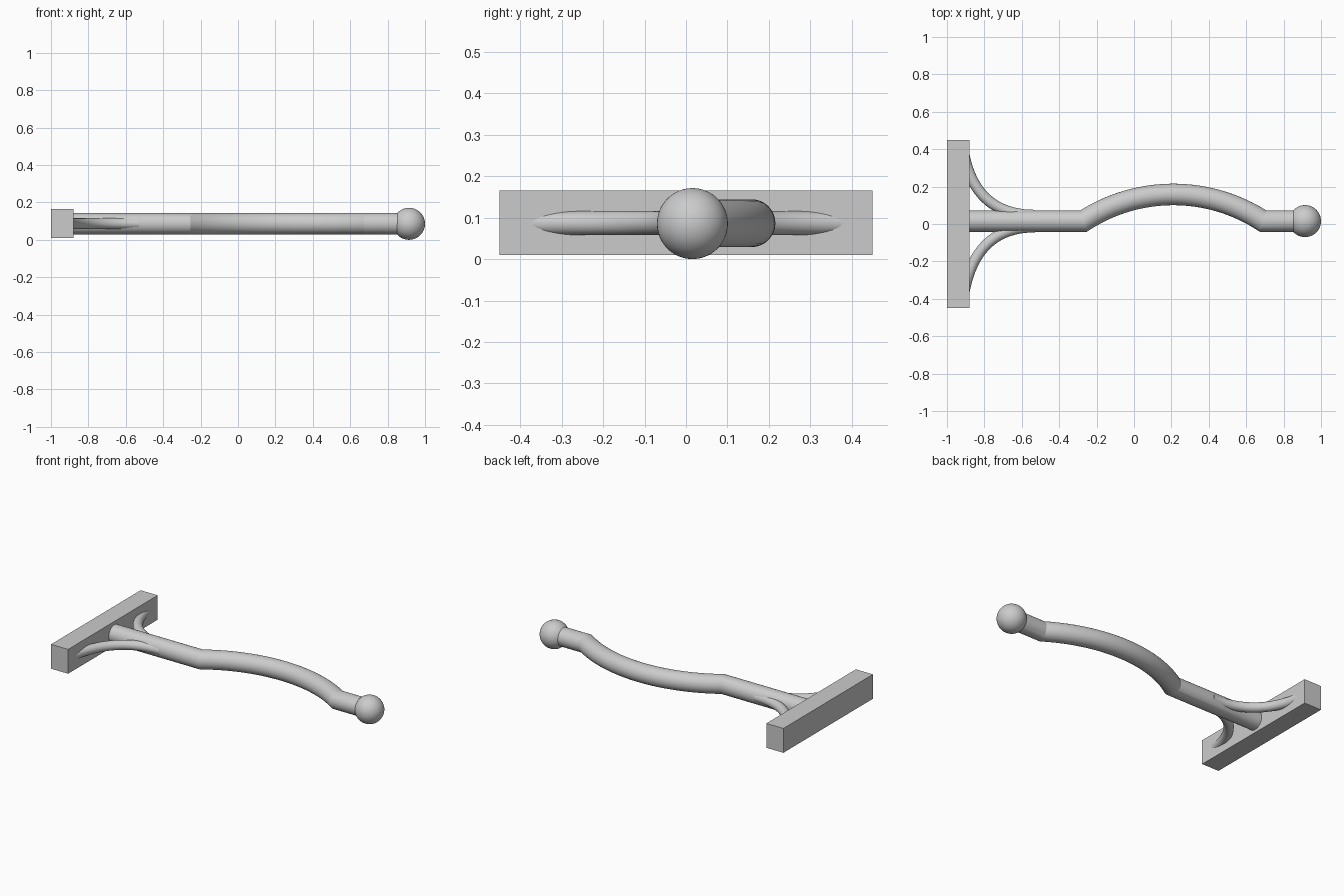
import bpy, bmesh, math
from mathutils import Vector

if "Cube" in bpy.data.objects:
    bpy.data.objects.remove(bpy.data.objects["Cube"])

Z = 0.0865      # height of the rod axis
YR = 0.0155     # sideways offset of the rod axis

grey = bpy.data.materials.new("plain grey")
grey.diffuse_color = (0.6, 0.6, 0.6, 1)
grey.use_nodes = True
grey.node_tree.nodes["Principled BSDF"].inputs["Base Color"].default_value = grey.diffuse_color


def finish(name, bm, smooth_angle=None):
    bmesh.ops.recalc_face_normals(bm, faces=bm.faces)
    me = bpy.data.meshes.new(name)
    bm.to_mesh(me)
    bm.free()
    me.materials.append(grey)
    if smooth_angle:
        me.shade_smooth()
        me.set_sharp_from_angle(angle=math.radians(smooth_angle))
    ob = bpy.data.objects.new(name, me)
    bpy.context.collection.objects.link(ob)
    return ob


def tube(name, path, r, sides=48):
    """Sweep a circle along a flat xy path with mitred joints."""
    bm = bmesh.new()
    pts = [Vector((x, y, Z)) for x, y in path]
    up = Vector((0, 0, 1))
    rings = []
    for i, p in enumerate(pts):
        a = (p - pts[i - 1]).normalized() if i else None
        b = (pts[i + 1] - p).normalized() if i < len(pts) - 1 else None
        t = ((a or b) + (b or a)).normalized()
        n = Vector((-t.y, t.x, 0)) / t.dot(a or b)
        rings.append([bm.verts.new(p + r * (math.cos(k) * n + math.sin(k) * up))
                      for k in (2 * math.pi * j / sides for j in range(sides))])
    for u, v in zip(rings, rings[1:]):
        for j in range(sides):
            k = (j + 1) % sides
            bm.faces.new((u[j], u[k], v[k], v[j]))
    bm.faces.new(rings[0])
    bm.faces.new(rings[-1])
    return finish(name, bm, 20)


# wall plate
bm = bmesh.new()
bmesh.ops.create_cube(bm, size=1)
for v in bm.verts:
    v.co = (-0.94 + v.co.x * 0.12, v.co.y * 0.9, Z + 0.001 + v.co.z * 0.155)
finish("plate", bm)

# main rod: straight, bowed arc, straight
half, rise, cx = 0.48, 0.1425, 0.21
R = (half ** 2 + rise ** 2) / (2 * rise)
ang = math.asin(half / R)
N = 40
arc = [(cx + R * math.sin(a), YR + rise - R + R * math.cos(a))
       for a in (-ang + 2 * ang * i / N for i in range(N + 1))]
tube("rod", [(-0.9, YR)] + arc + [(0.9, YR)], 0.0575)

# curved braces between plate and rod
for side, label in ((1, "back"), (-1, "front")):
    end_y = YR + side * 0.0315
    p0, p1, p2 = (-0.92, side * 0.45), (-0.88, end_y), (-0.53, end_y)
    path = []
    for i in range(1, 31):
        t = i / 30
        path.append(tuple((1 - t) ** 2 * a + 2 * t * (1 - t) * b + t * t * c
                          for a, b, c in zip(p0, p1, p2)))
    tube(label + "_brace", path, 0.029, 32)

# ball tip
bm = bmesh.new()
bmesh.ops.create_uvsphere(bm, u_segments=48, v_segments=32, radius=0.0855)
bmesh.ops.translate(bm, verts=bm.verts, vec=(1 - 0.0855, YR, 0.0855))
finish("ball_tip", bm, 30)
